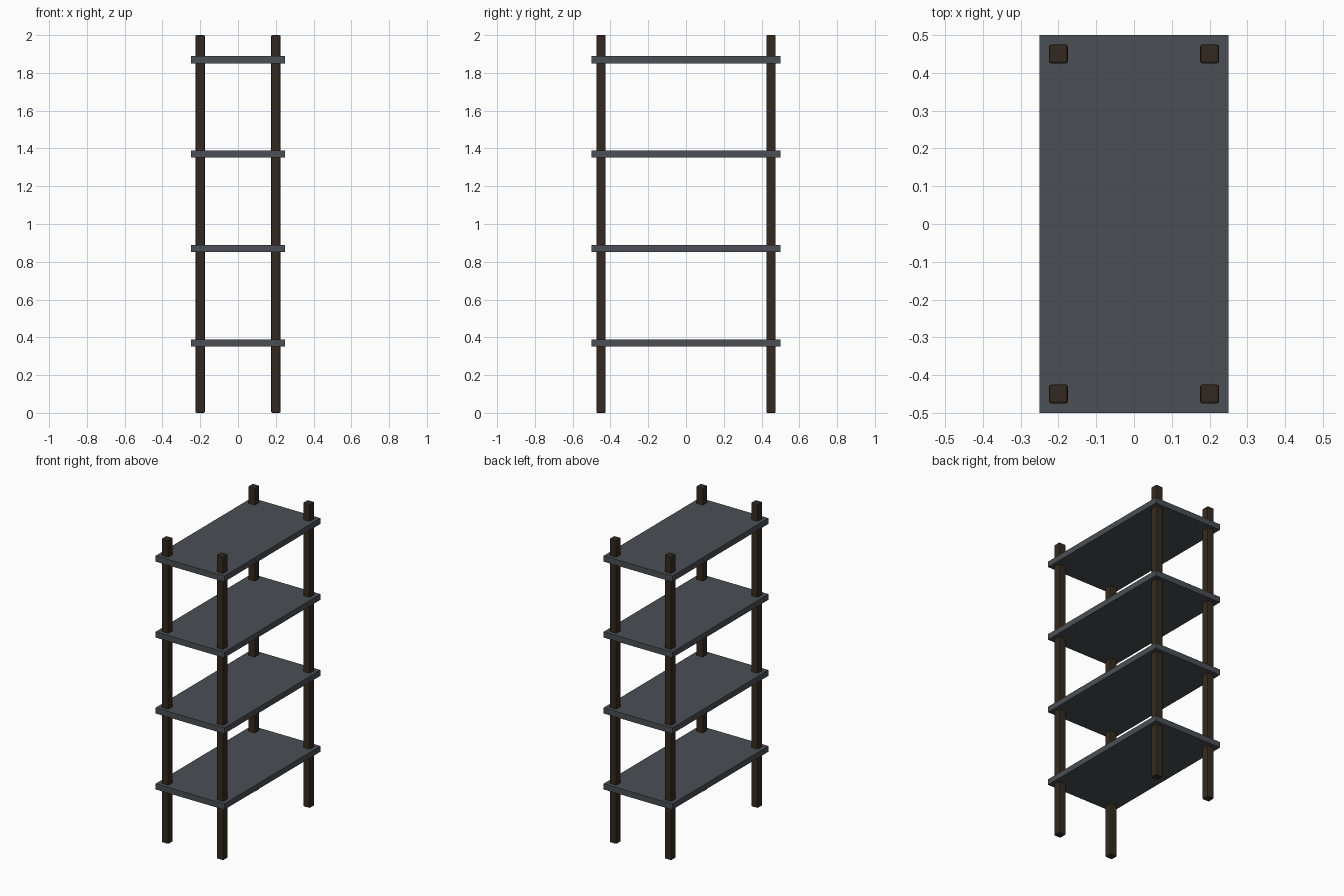
import bpy

if "Cube" in bpy.data.objects:
    bpy.data.objects.remove(bpy.data.objects["Cube"])


def material(name, rgb):
    m = bpy.data.materials.new(name)
    m.diffuse_color = (*rgb, 1)
    m.use_nodes = True
    m.node_tree.nodes["Principled BSDF"].inputs["Base Color"].default_value = m.diffuse_color
    return m


wood = material("dark wood", (0.033, 0.023, 0.014))
slate = material("slate grey", (0.070, 0.077, 0.087))


def box(name, center, size, mat, bevel=0):
    bpy.ops.mesh.primitive_cube_add(size=1, location=center)
    ob = bpy.context.object
    ob.name = name
    ob.scale = size
    bpy.ops.object.transform_apply(location=False, rotation=False, scale=True)
    ob.data.materials.append(mat)
    if bevel:
        mod = ob.modifiers.new("soft edges", 'BEVEL')
        mod.width = bevel
        mod.segments = 2
    return ob


# Four corner posts with softened edges
for sx, side in ((-1, "left"), (1, "right")):
    for sy, end in ((-1, "front"), (1, "back")):
        box(f"{end}_{side}_post", (sx * 0.2, sy * 0.45, 1.0),
            (0.05, 0.05, 2.0), wood, 0.006)

# Four evenly spaced shelves
for i in range(4):
    box(f"shelf_{i + 1}", (0, 0, 0.37 + 0.5 * i), (0.5, 1.0, 0.038), slate)
